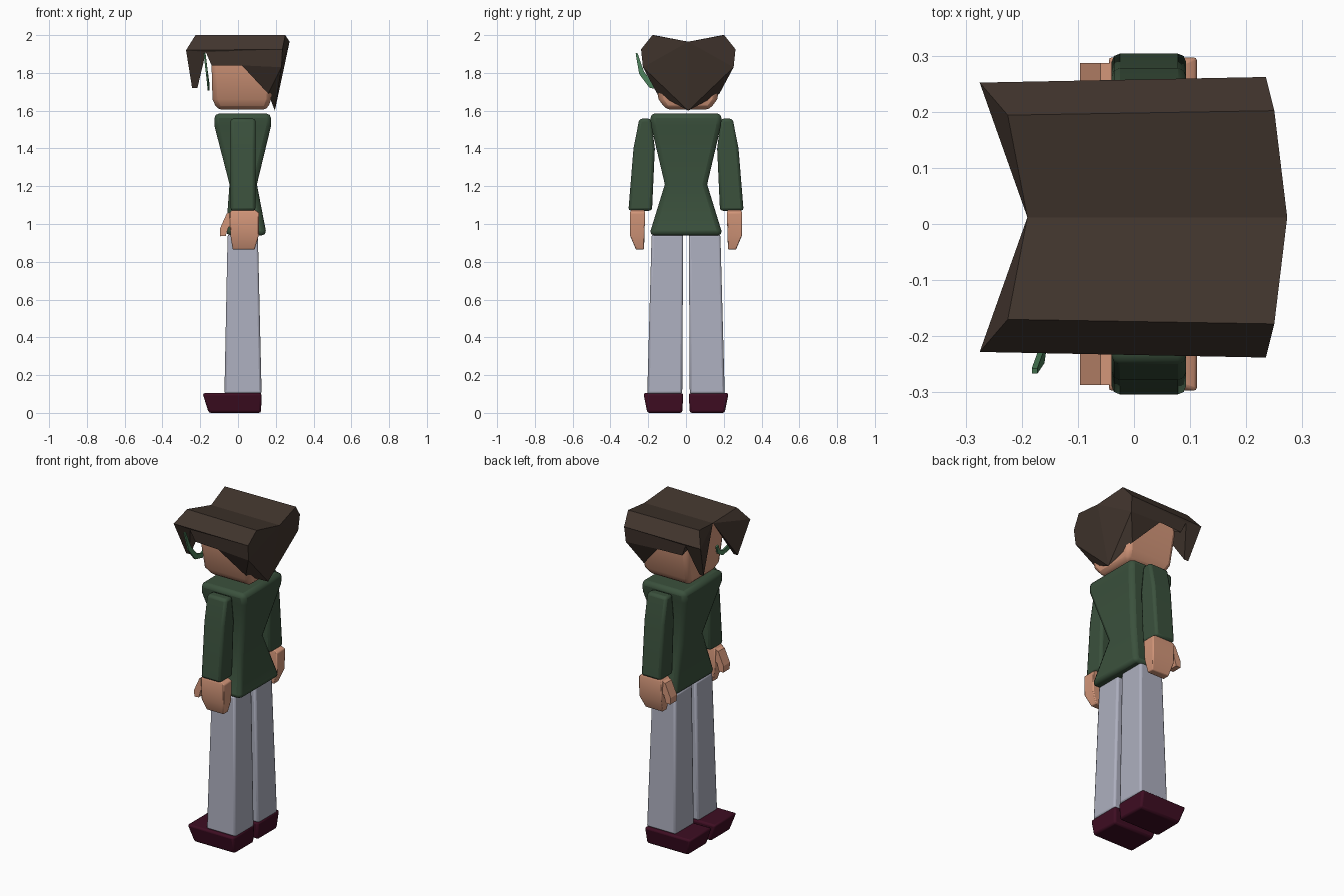
import bpy, bmesh
from mathutils import Vector

if "Cube" in bpy.data.objects:
    bpy.data.objects.remove(bpy.data.objects["Cube"])


def material(name, rgb):
    m = bpy.data.materials.new(name)
    m.diffuse_color = (*rgb, 1)
    m.use_nodes = True
    m.node_tree.nodes["Principled BSDF"].inputs["Base Color"].default_value = m.diffuse_color
    return m


GREEN = material("dark_green", (0.043, 0.082, 0.046))
SKIN = material("skin", (0.66, 0.31, 0.195))
GREY = material("pale_grey", (0.42, 0.43, 0.52))
MAROON = material("maroon", (0.048, 0.004, 0.016))
BROWN = material("dark_brown", (0.054, 0.036, 0.027))
LEAF = material("leaf_green", (0.07, 0.21, 0.10))


def finish(name, bm, mat, bevel=0, segments=2):
    bmesh.ops.recalc_face_normals(bm, faces=bm.faces)
    me = bpy.data.meshes.new(name)
    bm.to_mesh(me)
    bm.free()
    me.materials.append(mat)
    ob = bpy.data.objects.new(name, me)
    bpy.context.collection.objects.link(ob)
    if bevel:
        b = ob.modifiers.new("soft_edges", "BEVEL")
        b.width, b.segments = bevel, segments
        b.limit_method, b.angle_limit = "ANGLE", 0.6
        bpy.context.view_layer.objects.active = ob
        ob.select_set(True)
        bpy.ops.object.shade_smooth_by_angle(angle=0.6)
        ob.select_set(False)
    return ob


def loft(name, slices, mat, bevel=0, side=1):
    """Stack of rectangles, each given as z, x0, x1, y0, y1."""
    bm = bmesh.new()
    rings = []
    for z, x0, x1, y0, y1 in slices:
        rings.append([bm.verts.new((x, side * y, z))
                      for x, y in ((x0, y0), (x1, y0), (x1, y1), (x0, y1))])
    for a, b in zip(rings, rings[1:]):
        for i in range(4):
            j = (i + 1) % 4
            bm.faces.new((a[i], a[j], b[j], b[i]))
    bm.faces.new(rings[0])
    bm.faces.new(rings[-1])
    return finish(name, bm, mat, bevel)


# Jacket with a narrow waist
loft("jacket", [(0.94, -0.065, 0.152, -0.195, 0.195),
                (1.21, -0.045, 0.10, -0.112, 0.112),
                (1.52, -0.125, 0.175, -0.185, 0.185),
                (1.585, -0.125, 0.175, -0.19, 0.19)], GREEN, 0.025)

# Limbs, built once for each side
for side, word in ((1, "left"), (-1, "right")):
    loft(word + "_shoe", [(0.0, -0.155, 0.122, 0.02, 0.205),
                          (0.105, -0.188, 0.125, 0.014, 0.226)], MAROON, 0.012, side)
    loft(word + "_leg", [(0.10, -0.072, 0.125, 0.02, 0.205),
                         (0.945, -0.055, 0.105, 0.015, 0.182)], GREY, 0.012, side)
    loft(word + "_sleeve", [(1.07, -0.04, 0.093, 0.18, 0.305),
                            (1.40, -0.04, 0.093, 0.165, 0.278),
                            (1.558, -0.04, 0.093, 0.185, 0.247)], GREEN, 0.015, side)
    loft(word + "_hand", [(0.865, -0.028, 0.088, 0.222, 0.265),
                          (0.94, -0.04, 0.11, 0.22, 0.297),
                          (1.06, -0.045, 0.112, 0.216, 0.297),
                          (1.075, -0.03, 0.09, 0.222, 0.29)], SKIN, 0.005, side)
    # Thumb
    bm = bmesh.new()
    outline = ((-0.03, 1.068), (-0.06, 1.055), (-0.096, 0.975), (-0.094, 0.935),
               (-0.065, 0.937), (-0.05, 0.985), (-0.03, 0.985))
    face = bm.faces.new([bm.verts.new((x, side * 0.225, z)) for x, z in outline])
    out = bmesh.ops.extrude_face_region(bm, geom=[face])["geom"]
    bmesh.ops.translate(bm, vec=Vector((0, side * 0.062, 0)),
                        verts=[v for v in out if isinstance(v, bmesh.types.BMVert)])
    finish(word + "_thumb", bm, SKIN)

# Head with a narrowing chin
loft("head", [(1.605, -0.11, 0.155, -0.105, 0.125),
              (1.66, -0.135, 0.175, -0.145, 0.165),
              (1.84, -0.14, 0.19, -0.18, 0.20),
              (1.93, -0.13, 0.19, -0.18, 0.20)], SKIN, 0.025)

# Faceted hair: half shape points, repeated on both sides of the parting
half = [(-0.19, 0, 1.965), (0.273, 0, 1.965), (-0.225, 0.182, 2.0),
        (0.25, 0.19, 2.0), (-0.275, 0.24, 1.92), (0.235, 0.25, 1.925),
        (-0.243, 0.165, 1.72), (-0.215, 0.165, 1.72), (-0.17, 0.235, 1.91),
        (-0.14, 0.225, 1.84), (0.02, 0.235, 1.84), (0.16, 0.165, 1.69),
        (0.195, 0, 1.6), (0.23, 0.24, 1.83)]
panels = [(0, 1, 3, 2), (2, 3, 5, 4), (0, 2, 4), (0, 4, 6), (4, 8, 7, 6),
          (4, 5, 8), (8, 5, 13, 10, 9), (10, 13, 11), (1, 3, 5, 13),
          (1, 13, 12), (13, 11, 12), (0, 6, 7), (0, 7, 8), (0, 8, 9)]
bm = bmesh.new()
for s in (1, -1):
    vs = [bm.verts.new((x, 0.012 + s * y, z)) for x, y, z in half]
    for p in panels:
        bm.faces.new([vs[i] for i in p])
bmesh.ops.remove_doubles(bm, verts=bm.verts, dist=0.0005)
finish("hair", bm, BROWN)

# Thin curved band in front of the face: y, z, half width
path = [(-0.262, 1.905, 0.005), (-0.235, 1.80, 0.014), (-0.185, 1.735, 0.016),
        (-0.13, 1.722, 0.015), (-0.085, 1.745, 0.013), (-0.065, 1.79, 0.008)]
bm = bmesh.new()
rings = []
for i, (y, z, w) in enumerate(path):
    a, b = path[max(i - 1, 0)], path[min(i + 1, len(path) - 1)]
    d = Vector((b[0] - a[0], b[1] - a[1])).normalized()
    x = -0.155 - 0.12 * (z - 1.72)
    rings.append([bm.verts.new((x + dx, y - d.y * k * w, z + d.x * k * w))
                  for dx, k in ((-0.005, -1), (0.005, -1), (0.005, 1), (-0.005, 1))])
for a, b in zip(rings, rings[1:]):
    for i in range(4):
        j = (i + 1) % 4
        bm.faces.new((a[i], a[j], b[j], b[i]))
bm.faces.new(rings[0])
bm.faces.new(rings[-1])
finish("face_band", bm, LEAF)
